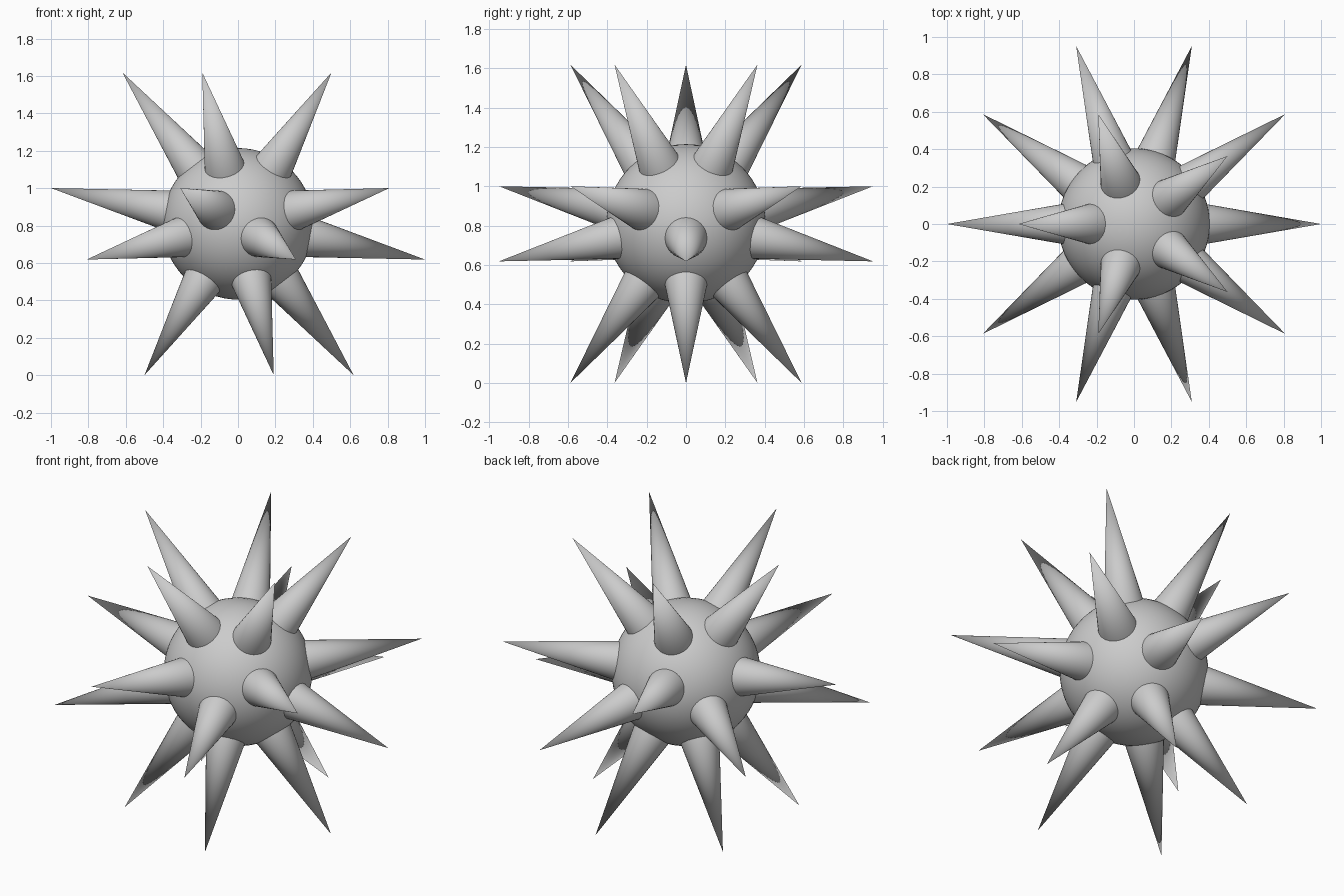
import bpy
from math import radians, cos, sin
from mathutils import Vector

if "Cube" in bpy.data.objects:
    bpy.data.objects.remove(bpy.data.objects["Cube"])

CENTRE = Vector((0, 0, 0.81))
BASE, BASE_R = 0.35, 0.1135   # distance of the buried spike base, and its radius

# Round body
bpy.ops.mesh.primitive_uv_sphere_add(segments=64, ring_count=32, radius=0.405, location=CENTRE)
bpy.context.object.name = "ball_body"
bpy.ops.object.shade_smooth()


def add_spike(name, tip):
    """Cone pointing straight out from the centre, ending at tip."""
    length = tip.length
    axis = tip.normalized()
    bpy.ops.mesh.primitive_cone_add(
        vertices=32, radius1=BASE_R, radius2=0, depth=length - BASE,
        location=CENTRE + axis * (length + BASE) / 2,
        rotation=axis.to_track_quat('Z', 'Y').to_euler())
    bpy.context.object.name = name
    bpy.ops.object.shade_smooth_by_angle(angle=radians(40))


# Four rings of five spikes: ring radius, height above centre, first angle
rings = {
    "top_spike": (0.618, 0.809, 36),
    "upper_spike": (1.0, 0.191, 36),
    "lower_spike": (1.0, -0.191, 0),
    "bottom_spike": (0.618, -0.809, 0),
}
for name, (r, z, start) in rings.items():
    for k in range(5):
        a = radians(start + 72 * k)
        add_spike(f"{name}_{k + 1}", Vector((r * cos(a), r * sin(a), z)))
